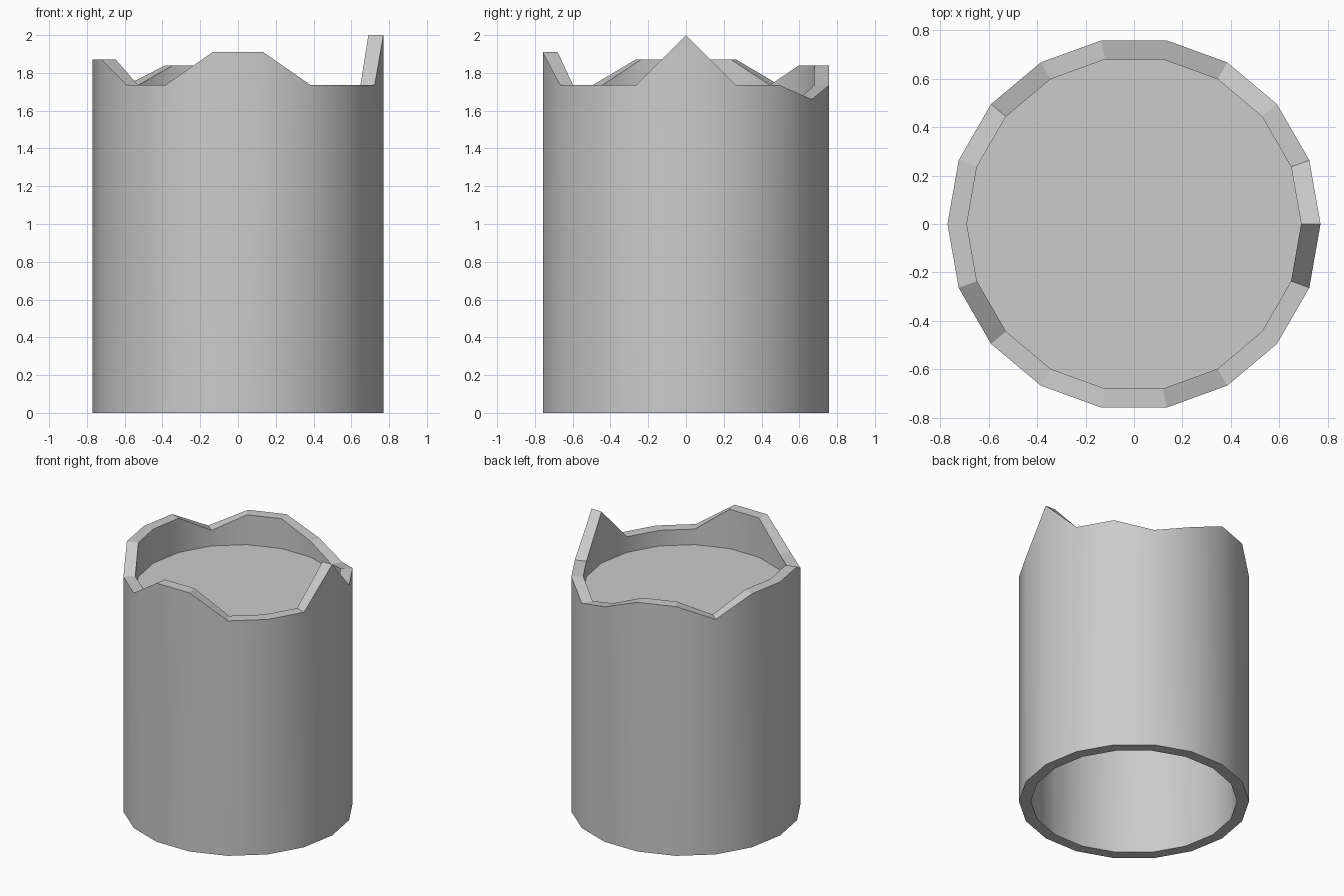
import bpy, bmesh
from math import cos, sin, tau

cube = bpy.data.objects.get("Cube")
if cube:
    bpy.data.objects.remove(cube, do_unlink=True)

OUTER, INNER, FILL_Z = 0.77, 0.69, 1.62
LOW, MID, HIGH, TALL = 1.735, 1.84, 1.872, 1.91
# Height of the broken rim at each corner, counter-clockwise from +x
RIM = [2.0, LOW, LOW, 1.66, LOW, MID, MID, LOW, HIGH,
       HIGH, HIGH, LOW, LOW, TALL, TALL, LOW, LOW, LOW]
SIDES = len(RIM)

stone = bpy.data.materials.new("light grey stone")
stone.use_nodes = True
colour = (0.6, 0.6, 0.6, 1)
stone.diffuse_color = colour
stone.node_tree.nodes["Principled BSDF"].inputs["Base Color"].default_value = colour


def ring(bm, radius, heights):
    return [bm.verts.new((radius * cos(tau * i / SIDES), radius * sin(tau * i / SIDES), z))
            for i, z in enumerate(heights)]


def bridge(bm, a, b, smooth):
    for i in range(SIDES):
        j = (i + 1) % SIDES
        bm.faces.new((a[i], a[j], b[j], b[i])).smooth = smooth


def finish(name, bm):
    mesh = bpy.data.meshes.new(name)
    bm.to_mesh(mesh)
    bm.free()
    mesh.materials.append(stone)
    obj = bpy.data.objects.new(name, mesh)
    bpy.context.collection.objects.link(obj)
    return obj


# Hollow column shell with a jagged top
bm = bmesh.new()
floor = [0] * SIDES
outer_low, outer_top = ring(bm, OUTER, floor), ring(bm, OUTER, RIM)
inner_low, inner_top = ring(bm, INNER, floor), ring(bm, INNER, RIM)
bridge(bm, outer_low, outer_top, True)
bridge(bm, outer_top, inner_top, False)
bridge(bm, inner_top, inner_low, True)
bridge(bm, inner_low, outer_low, False)
# Keep the rim and foot edges crisp
for edge in bm.edges:
    if len({f.smooth for f in edge.link_faces}) > 1:
        edge.smooth = False
finish("column_shell", bm)

# Flat fill just below the broken rim
bm = bmesh.new()
bm.faces.new(ring(bm, INNER, [FILL_Z] * SIDES))
finish("column_fill", bm)
